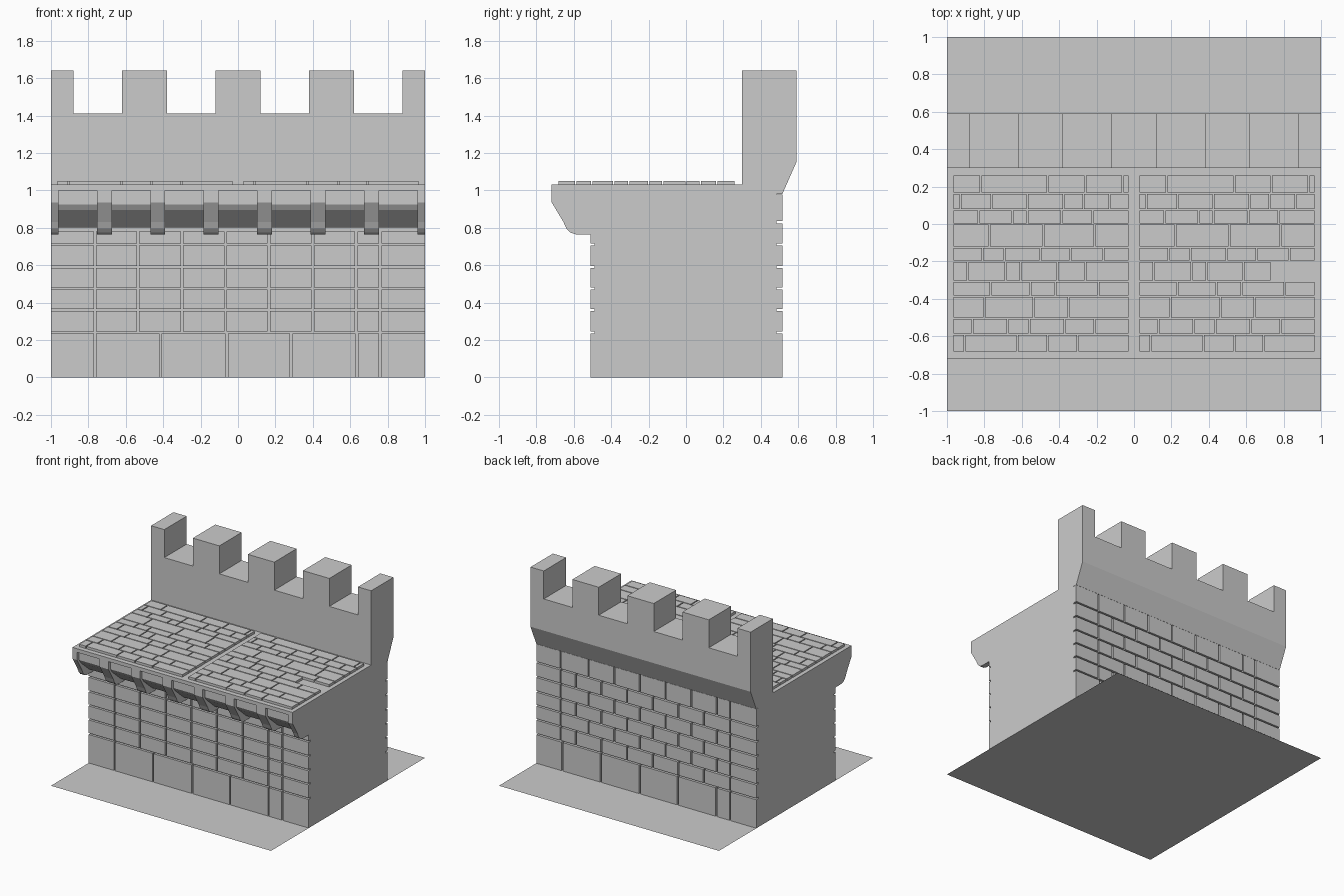
import bpy, bmesh, random

if "Cube" in bpy.data.objects:
    bpy.data.objects.remove(bpy.data.objects["Cube"])
random.seed(4)


def finish(bm, name):
    bmesh.ops.recalc_face_normals(bm, faces=bm.faces[:])
    me = bpy.data.meshes.new(name)
    bm.to_mesh(me)
    bm.free()
    ob = bpy.data.objects.new(name, me)
    bpy.context.collection.objects.link(ob)
    return ob


def add_box(bm, x0, x1, y0, y1, z0, z1):
    r = bmesh.ops.create_cube(bm, size=1)
    for v in r["verts"]:
        v.co = ((x0 + x1) / 2 + v.co.x * (x1 - x0),
                (y0 + y1) / 2 + v.co.y * (y1 - y0),
                (z0 + z1) / 2 + v.co.z * (z1 - z0))


def add_profile(bm, pts, x0, x1):
    # extrude a y-z outline along x
    f = bm.faces.new([bm.verts.new((x0, y, z)) for y, z in pts])
    r = bmesh.ops.extrude_face_region(bm, geom=[f])
    for v in r["geom"]:
        if isinstance(v, bmesh.types.BMVert):
            v.co.x = x1


# ground sheet
bm = bmesh.new()
bmesh.ops.create_grid(bm, x_segments=1, y_segments=1, size=1)
finish(bm, "ground_sheet")

# wall core with overhanging walkway and parapet
bm = bmesh.new()
add_profile(bm, [(-.49, 0), (-.49, .8), (-.56, .8), (-.67, .895), (-.69, .925), (-.69, 1),
                 (-.72, 1), (-.72, 1.03), (.3, 1.03), (.3, 1.64), (.59, 1.64), (.59, 1.15),
                 (.515, .98), (.485, .98), (.485, 0)], -1, 1)
wall = finish(bm, "wall_core")

# gaps between the battlements
bm = bmesh.new()
for x in (-.75, -.25, .25, .75):
    add_box(bm, x - .13, x + .13, .2, .7, 1.41, 1.8)
cut = finish(bm, "battlement_cutter")
cut.hide_render = True
mod = wall.modifiers.new("battlements", 'BOOLEAN')
mod.operation = 'DIFFERENCE'
mod.solver = 'EXACT'
mod.object = cut
bpy.context.view_layer.objects.active = wall
bpy.ops.object.modifier_apply(modifier=mod.name)
bpy.data.objects.remove(cut)

# corbels under the walkway
corbel = [(-.718, 1), (-.718, .935), (-.655, .83), (-.64, .797), (-.62, .775), (-.59, .765),
          (-.48, .765), (-.48, 1)]
bm = bmesh.new()
for i in range(8):
    x = -1.04 + i * .2855
    add_profile(bm, corbel, max(x, -1), min(x + .08, 1))
finish(bm, "corbels")

# wall bricks: rows of boxes over the recessed core
GAP = .006
levels = [0, .24, .36, .475, .59, .71, .83, .985]


def brick_row(bm, joints, y0, y1, z0, z1):
    xs = [-1] + joints + [1]
    for a, b in zip(xs, xs[1:]):
        a2 = a if a == -1 else a + GAP
        b2 = b if b == 1 else b - GAP
        add_box(bm, a2, b2, y0, y1, z0 + (GAP if z0 else 0), z1 - GAP)


low = [-.765, -.415, -.06, .285, .635, .76]
high = [-.765, -.535, -.3, -.067, .165, .4, .632, .76]
bm = bmesh.new()
for k in range(6):
    top = .785 if k == 5 else levels[k + 1]
    brick_row(bm, low if k == 0 else high, -.51, -.48, levels[k], top)
finish(bm, "front_bricks")

bm = bmesh.new()
for k in range(7):
    if k == 0:
        joints = [-x for x in reversed(low)]
    else:
        s = .117 if k % 2 else 0
        joints = [-.76] + [-.64 + s + .233 * j for j in range(6)] + [.78]
    brick_row(bm, joints, .475, .515, levels[k], levels[k + 1])
finish(bm, "back_bricks")

# paving slabs: two panels sharing one layout
rows = [.262, .165, .075, 0, -.125, -.2, -.305, -.385, -.505, -.59, -.685]
paving = [
    [-.82, -.46, -.26, -.06],
    [-.93, -.76, -.57, -.375, -.27, -.13],
    [-.83, -.65, -.57, -.385, -.22],
    [-.775, -.485, -.21],
    [-.81, -.695, -.5, -.34, -.165],
    [-.89, -.685, -.605, -.41, -.26],
    [-.765, -.555, -.42, -.19],
    [-.8, -.535, -.35],
    [-.865, -.675, -.56, -.37, -.21],
    [-.905, -.625, -.46, -.3],
]
bm = bmesh.new()
for dx in (0, .995):
    for k, joints in enumerate(paving):
        xs = [-.97] + joints + [-.025]
        for i, (a, b) in enumerate(zip(xs, xs[1:])):
            if dx and k == 5 and i == len(xs) - 2:
                continue  # missing slab
            add_box(bm, a + dx + .004, b + dx - .004,
                    rows[k + 1] + .004, rows[k] - .004, 1.02, 1.05)
finish(bm, "paving_slabs")
